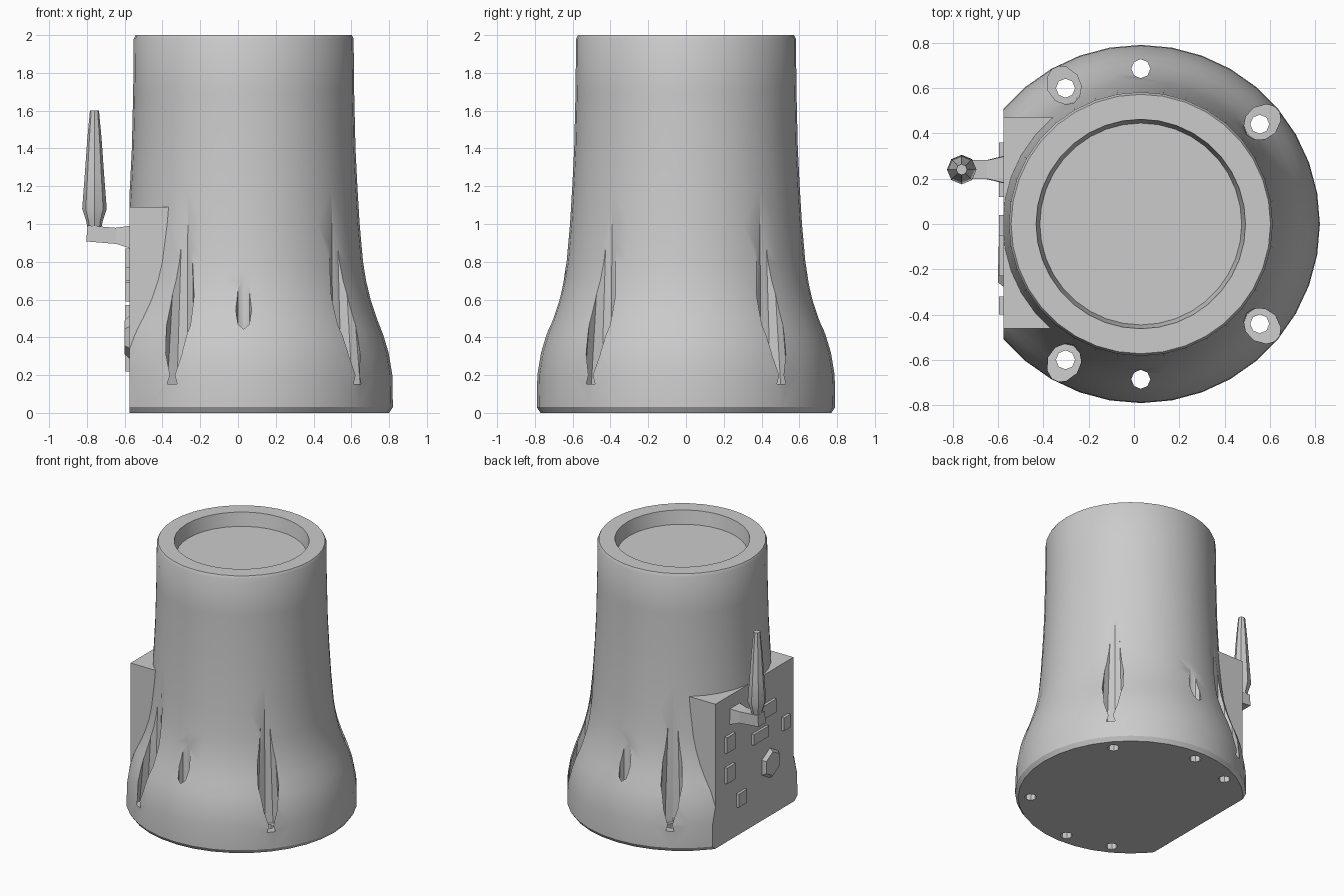
import bpy, bmesh, math
from mathutils import Vector, Matrix

cube = bpy.data.objects.get("Cube")
if cube:
    bpy.data.objects.remove(cube, do_unlink=True)

GREY = (0.6, 0.6, 0.6, 1)
mat = bpy.data.materials.new("plain grey")
mat.use_nodes = True
mat.diffuse_color = GREY
mat.node_tree.nodes["Principled BSDF"].inputs["Base Color"].default_value = GREY
CX = 0.03      # body axis
FLAT = -0.575  # control panel plane


def finish(name, bm, smooth=None):
    bmesh.ops.recalc_face_normals(bm, faces=bm.faces)
    mesh = bpy.data.meshes.new(name)
    bm.to_mesh(mesh)
    bm.free()
    mesh.materials.append(mat)
    ob = bpy.data.objects.new(name, mesh)
    bpy.context.collection.objects.link(ob)
    if smooth:
        shade(ob, smooth)
    return ob


def shade(ob, angle):
    bpy.ops.object.select_all(action='DESELECT')
    ob.select_set(True)
    bpy.context.view_layer.objects.active = ob
    bpy.ops.object.shade_smooth_by_angle(angle=math.radians(angle))


def lathe(name, profile, x, y, sides, smooth=None):
    """Stack rings of (radius, height) and cap both ends."""
    bm = bmesh.new()
    rings = []
    for r, z in profile:
        rings.append([bm.verts.new((x + r * math.cos(math.tau * i / sides),
                                    y + r * math.sin(math.tau * i / sides), z))
                      for i in range(sides)])
    for a, b in zip(rings, rings[1:]):
        for i in range(sides):
            j = (i + 1) % sides
            bm.faces.new((a[i], a[j], b[j], b[i]))
    bm.faces.new(rings[0])
    bm.faces.new(rings[-1])
    return finish(name, bm, smooth)


def rod(name, start, end, r1, r2, sides, turn=0):
    """Tapered rod between two points."""
    start, end = Vector(start), Vector(end)
    d = end - start
    m = (Matrix.Translation((start + end) / 2) @ d.to_track_quat('Z', 'Y').to_matrix().to_4x4()
         @ Matrix.Rotation(turn, 4, 'Z'))
    bm = bmesh.new()
    bmesh.ops.create_cone(bm, cap_ends=True, segments=sides, radius1=r1, radius2=r2,
                          depth=d.length, matrix=m)
    return finish(name, bm)


def box(name, lo, hi):
    lo, hi = Vector(lo), Vector(hi)
    bm = bmesh.new()
    bmesh.ops.create_cube(bm, size=1, matrix=Matrix.Translation((lo + hi) / 2)
                          @ Matrix.Diagonal((*(hi - lo), 1)))
    return finish(name, bm)


def combine(target, tool, operation):
    mod = target.modifiers.new("shape", 'BOOLEAN')
    mod.operation, mod.object, mod.solver = operation, tool, 'EXACT'
    bpy.context.view_layer.objects.active = target
    bpy.ops.object.modifier_apply(modifier=mod.name)
    bpy.data.objects.remove(tool, do_unlink=True)


# Flared body with a recessed top
body = lathe("body", [(0.77, 0), (0.79, 0.03), (0.787, 0.2), (0.767, 0.32), (0.74, 0.41),
                      (0.705, 0.5), (0.672, 0.6), (0.648, 0.7), (0.632, 0.8), (0.614, 1),
                      (0.602, 1.2), (0.592, 1.4), (0.585, 1.7), (0.582, 1.98), (0.572, 2),
                      (0.462, 2), (0.445, 1.9)], CX, 0, 36)

# Square panel housing, trimmed flush with the flat side
combine(body, box("housing", (-0.8, -0.46, 0.1), (-0.1, 0.47, 1.09)), 'UNION')
combine(body, box("flat_trim", (-1.2, -1, -0.2), (FLAT, 1, 1.5)), 'DIFFERENCE')

# Bolt slots and through holes around the flared foot
for side in (-1, 1):
    for angle in (40, 90, 119):
        a = math.radians(angle * side)
        def at(r, z):
            return (CX + r * math.cos(a), r * math.sin(a), z)
        combine(body, rod("hole", at(0.685, -0.1), at(0.685, 0.95), 0.042, 0.042, 8), 'DIFFERENCE')
        if angle != 90:
            combine(body, rod("slot", at(0.705, 0.15), at(0.66, 1.05), 0.09, 0.05, 10),
                    'DIFFERENCE')
shade(body, 30)

# Hexagonal dial and small raised pads on the panel
rod("dial", (FLAT + 0.02, -0.18, 0.4), (FLAT - 0.025, -0.18, 0.4), 0.13, 0.09, 6)
for i, (y, z, w, h) in enumerate([(-0.14, 0.82, 0.09, 0.05), (-0.05, 0.66, 0.09, 0.04),
                                  (0.31, 0.74, 0.05, 0.06), (0.31, 0.51, 0.05, 0.06),
                                  (0.17, 0.27, 0.05, 0.05), (-0.36, 0.64, 0.04, 0.05)]):
    box(f"panel_pad_{i + 1}", (FLAT - 0.02, y - w, z - h), (FLAT + 0.02, y + w, z + h))

# Lever: flared mount, arm and tapered handle
LX, LY = -0.76, 0.24
rod("lever_mount", (FLAT + 0.02, LY, 0.93), (-0.66, LY, 0.94), 0.09, 0.055, 4, math.pi / 4)
rod("lever_arm", (-0.62, LY, 0.935), (-0.8, LY, 0.95), 0.06, 0.06, 4, math.pi / 4)
lathe("lever_handle", [(0.03, 0.95), (0.045, 1.02), (0.065, 1.08), (0.052, 1.25),
                       (0.038, 1.45), (0.024, 1.6)], LX, LY, 8, 35)
